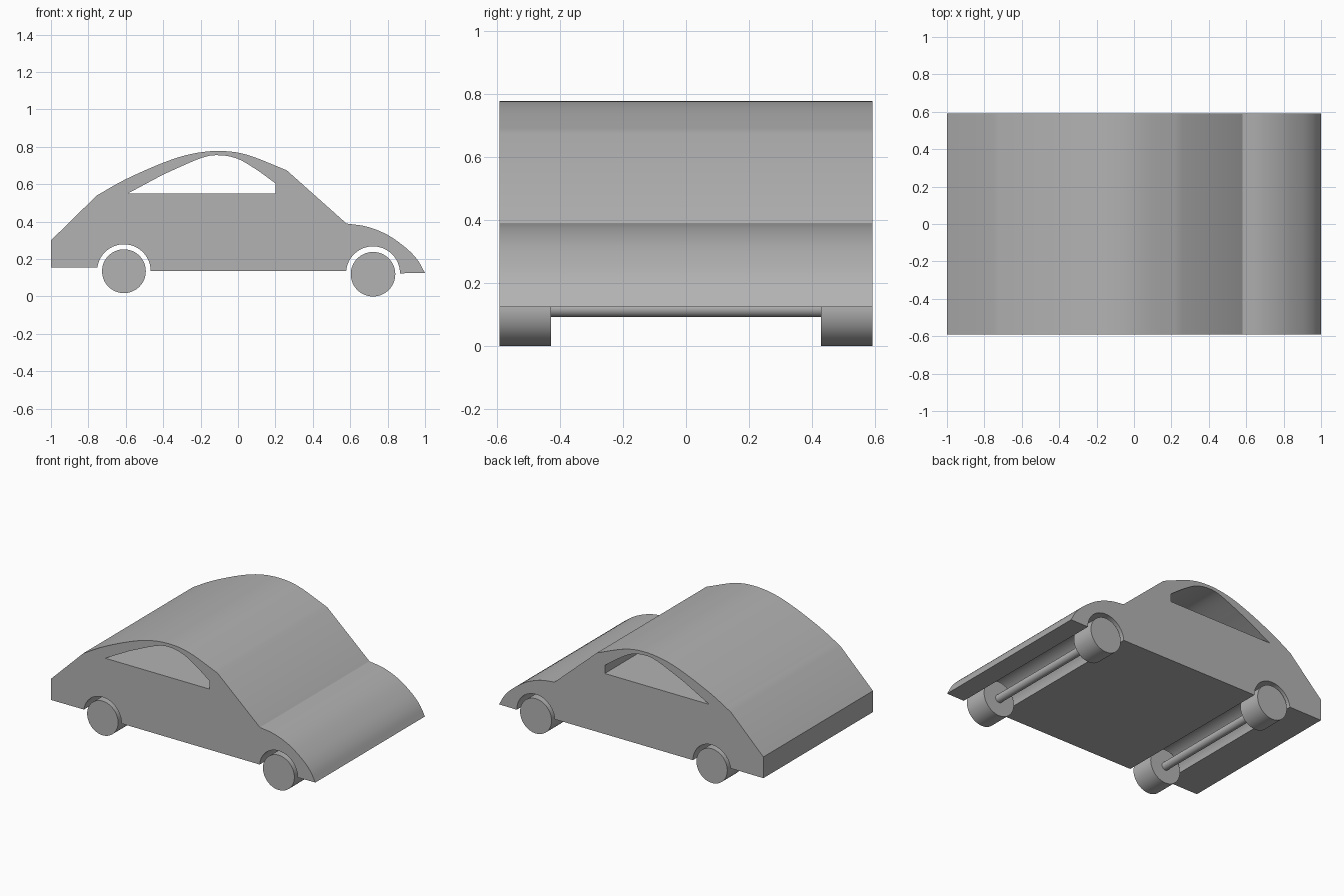
import bpy, bmesh, math
from mathutils import Vector

cube = bpy.data.objects.get("Cube")
if cube:
    bpy.data.objects.remove(cube, do_unlink=True)

HALF = 0.592       # half width of the car
INNER = 0.428      # inner face of each wheel

grey = bpy.data.materials.new("plain grey")
grey.use_nodes = True
COLOUR = (0.45, 0.45, 0.45, 1)
grey.diffuse_color = COLOUR
grey.node_tree.nodes["Principled BSDF"].inputs["Base Color"].default_value = COLOUR


def spline(points, steps=5):
    """Smooth curve through the points."""
    p = [Vector(q) for q in points]
    p = [2 * p[0] - p[1]] + p + [2 * p[-1] - p[-2]]
    out = []
    for a, b, c, d in zip(p, p[1:], p[2:], p[3:]):
        for i in range(steps):
            t = i / steps
            out.append(0.5 * (2 * b + (c - a) * t + (2 * a - 5 * b + 4 * c - d) * t**2
                              + (3 * b - a - 3 * c + d) * t**3))
    return out + [p[-2]]


def arc(x, z, r, end, n=24):
    """Wheel arch, from its +x foot over the top."""
    return [Vector((x + r * math.cos(end * i / n), z + r * math.sin(end * i / n)))
            for i in range(n + 1)]


def finish(bm, name):
    bmesh.ops.recalc_face_normals(bm, faces=bm.faces)
    mesh = bpy.data.meshes.new(name)
    bm.to_mesh(mesh)
    bm.free()
    mesh.materials.append(grey)
    obj = bpy.data.objects.new(name, mesh)
    bpy.context.collection.objects.link(obj)
    bpy.ops.object.select_all(action="DESELECT")
    obj.select_set(True)
    bpy.context.view_layer.objects.active = obj
    bpy.ops.object.shade_smooth_by_angle(angle=math.radians(28))
    return obj


def extrude_outline(name, loops):
    """Fill outlines (with holes) and extrude them across the car."""
    bm = bmesh.new()
    for loop in loops:
        vs = [bm.verts.new((p[0], -HALF, p[1])) for p in loop]
        for a, b in zip(vs, vs[1:] + vs[:1]):
            bm.edges.new((a, b))
    bmesh.ops.triangle_fill(bm, edges=bm.edges[:], use_beauty=True)
    new = bmesh.ops.extrude_face_region(bm, geom=bm.faces[:], use_keep_orig=True)["geom"]
    bmesh.ops.translate(bm, vec=(0, 2 * HALF, 0),
                        verts=[v for v in new if isinstance(v, bmesh.types.BMVert)])
    return finish(bm, name)


def cylinder(name, x, z, r, y0, y1, sides):
    bm = bmesh.new()
    bmesh.ops.create_cone(bm, cap_ends=True, segments=sides, radius1=r, radius2=r,
                          depth=y1 - y0)
    for v in bm.verts:
        v.co = Vector((x + v.co.x, (y0 + y1) / 2 + v.co.z, z + v.co.y))
    return finish(bm, name)


# Body: roof, bonnet, underside with wheel arches
roof = spline([(-0.755, 0.54), (-0.6, 0.627), (-0.4, 0.715), (-0.25, 0.762),
               (-0.1, 0.778), (0.05, 0.757), (0.26, 0.675)])
bonnet = spline([(0.58, 0.39), (0.69, 0.373), (0.8, 0.329), (0.9, 0.258),
                 (0.96, 0.195), (1, 0.125)])
outline = ([(-1, 0.155), (-1, 0.3)] + roof + bonnet
           + arc(0.722, 0.124, 0.144, math.pi - 0.08)
           + arc(-0.61, 0.136, 0.143, math.pi - 0.14))

# Side window opening, open from side to side
window = [(-0.59, 0.55), (0.2, 0.55)] + spline(
    [(0.2, 0.605), (0.1, 0.677), (0, 0.735), (-0.1, 0.755), (-0.2, 0.739),
     (-0.4, 0.652)])
extrude_outline("car_body", [outline, window])

# Wheels and axles
for end, x, z, r in (("front", 0.722, 0.119, 0.119), ("rear", -0.61, 0.135, 0.117)):
    cylinder(end + "_axle", x, z, 0.027, -INNER - 0.02, INNER + 0.02, 32)
    cylinder(end + "_right_wheel", x, z, r, -HALF, -INNER, 64)
    cylinder(end + "_left_wheel", x, z, r, INNER, HALF, 64)
